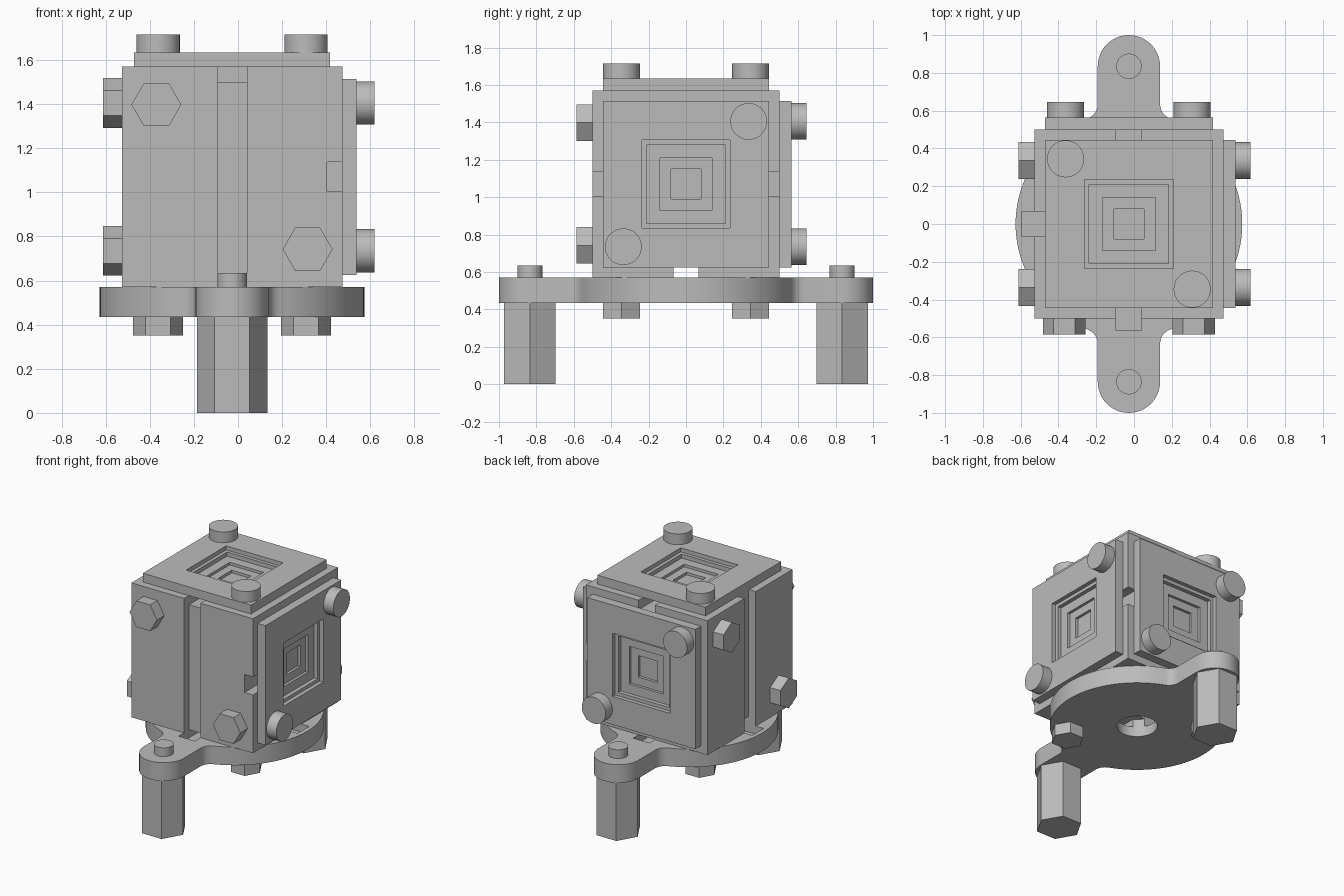
import bpy, bmesh
from math import pi, sin, cos, sqrt, atan2
from mathutils import Vector, Matrix

default = bpy.data.objects.get("Cube")
if default:
    bpy.data.objects.remove(default)

grey = bpy.data.materials.new("plain grey")
grey.use_nodes = True
grey.diffuse_color = (0.5, 0.5, 0.5, 1)
grey.node_tree.nodes["Principled BSDF"].inputs["Base Color"].default_value = (0.5, 0.5, 0.5, 1)

CX, CZ, HALF, PLATE = -0.027, 1.07, 0.5, 0.065
CENTRE = Vector((CX, 0, CZ))
X, Y, Z = Vector((1, 0, 0)), Vector((0, 1, 0)), Vector((0, 0, 1))


def make(name, bm):
    mesh = bpy.data.meshes.new(name)
    bmesh.ops.recalc_face_normals(bm, faces=bm.faces)
    bm.to_mesh(mesh)
    bm.free()
    mesh.materials.append(grey)
    ob = bpy.data.objects.new(name, mesh)
    bpy.context.collection.objects.link(ob)
    return ob


def turn(axis):
    return axis.to_track_quat('Z', 'Y').to_matrix().to_4x4() if axis != Z else Matrix()


def box(name, low, high, axis=Z):
    """Box between two corners in a frame centred on the body, w along axis."""
    low, high = Vector(low), Vector(high)
    bm = bmesh.new()
    bmesh.ops.create_cube(bm, size=1)
    size = high - low
    m = Matrix.Translation(CENTRE) @ turn(axis) @ Matrix.Translation((low + high) / 2)
    bm.transform(m @ Matrix.Diagonal((*size, 1)))
    return make(name, bm)


def rod(name, pos, axis, radius, length, sides=48, spin=0):
    bm = bmesh.new()
    bmesh.ops.create_cone(bm, cap_ends=True, segments=sides, radius1=radius,
                          radius2=radius, depth=length)
    # put the first corner on the local Y axis
    first = max(bm.verts, key=lambda v: v.co.y).co
    base = pi / 2 - atan2(first.y, first.x)
    bm.transform(Matrix.Translation(pos) @ turn(axis) @ Matrix.Rotation(base + spin, 4, 'Z'))
    ob = make(name, bm)
    if sides > 6:
        smooth(ob)
    return ob


def smooth(ob):
    bpy.ops.object.select_all(action='DESELECT')
    ob.select_set(True)
    bpy.context.view_layer.objects.active = ob
    bpy.ops.object.shade_smooth_by_angle(angle=pi / 6)


def cut(ob, cutters):
    bpy.context.view_layer.objects.active = ob
    for c in cutters:
        mod = ob.modifiers.new("cut", 'BOOLEAN')
        mod.operation, mod.solver, mod.object = 'DIFFERENCE', 'EXACT', c
        bpy.ops.object.modifier_apply(modifier=mod.name)


def discard(cutters):
    for c in cutters:
        bpy.data.objects.remove(c)


# Stepped square recess shared by the body and a cover plate
STEPS = ((0.235, 0.03), (0.21, 0.06), (0.14, 0.08), (0.08, 0.10))


def recess(axis):
    top = HALF + PLATE
    return [box("recess_cutter", (-s, -s, top - d), (s, s, top + 0.1), axis)
            for s, d in STEPS]


# Cubic body with key slots
body = box("body", (-HALF,) * 3, (HALF,) * 3)
W, D, OUT = 0.067, 0.06, 0.6
slots = [
    box("slot", (-W, -OUT, -OUT), (W, D - HALF, OUT)),            # front upright
    box("slot", (-OUT, -W, -OUT), (D - HALF, W, OUT)),            # side upright
    box("slot", (-OUT, -W, -OUT), (OUT, W, -HALF + 0.055)),       # underside
]
for s in (-1, 1):
    near, far = sorted((s * 0.25, s * OUT))
    slots.append(box("slot", (-W, near, HALF - 0.07), (W, far, OUT)))   # top ends
    slots.append(box("slot", (HALF - 0.07, near, -W), (OUT, far, W)))   # side ends
cut(body, slots)
discard(slots)

# Cover plates on the top, side and back
for name, axis in (("top_cover", Z), ("side_cover", X), ("back_cover", Y)):
    plate = box(name, (-0.445, -0.445, HALF), (0.445, 0.445, HALF + PLATE), axis)
    cutters = recess(axis)
    cut(plate, cutters)
    cut(body, cutters[2:])
    discard(cutters)

# Round bolt heads, two on each cover
ROUND = HALF + PLATE + 0.04
A = 0.335
for s in (-1, 1):
    rod("top_bolt", CENTRE + Vector((-s * A, s * 0.345, ROUND)), Z, 0.098, 0.08)
    rod("side_bolt", CENTRE + Vector((ROUND, s * A, s * A)), X, 0.098, 0.08)
    rod("back_bolt", CENTRE + Vector((-s * A, ROUND, s * A)), Y, 0.098, 0.08)
    # Hexagonal nuts on the opposite faces
    NUT = -HALF - 0.0425
    rod("front_nut", CENTRE + Vector((-s * 0.343, NUT, s * 0.328)), Y, 0.113, 0.085, 6, pi / 6)
    rod("side_nut", CENTRE + Vector((NUT, s * A, s * A)), X, 0.113, 0.085, 6)
    rod("base_nut", (CX - s * A, s * 0.345, 0.3925), Z, 0.113, 0.085, 6, pi / 6)

# Round base with two filleted ears
R, EAR, EY, F = 0.6, 0.165, 0.835, 0.08
fx = EAR + F
fy = sqrt((R + F) ** 2 - fx ** 2)
lean = atan2(fy, fx)


def arc(cx, cy, r, a, b, n):
    return [(cx + r * cos(a + (b - a) * i / n), cy + r * sin(a + (b - a) * i / n))
            for i in range(n + 1)]


quarter = arc(0, 0, R, 0, lean, 20)
quarter += arc(fx, fy, F, lean + pi, pi, 6)[1:]
quarter += arc(0, EY, EAR, 0, pi / 2, 12)
upper = quarter + [(-x, y) for x, y in reversed(quarter[:-1])]
outline = upper + [(x, -y) for x, y in reversed(upper[1:-1])]
bm = bmesh.new()
face = bm.faces.new([bm.verts.new((x + CX, y, 0.435)) for x, y in outline])
grown = bmesh.ops.extrude_face_region(bm, geom=[face])
bmesh.ops.translate(bm, vec=(0, 0, 0.135),
                    verts=[g for g in grown["geom"] if isinstance(g, bmesh.types.BMVert)])
base = make("base", bm)
L = 0.565
floor = -HALF - 0.06
cutters = [rod("bore", (CX, 0, 0.5), Z, 0.14, 0.4),
           box("key_pocket", (-W, -L, floor), (W, L, -0.4)),
           box("key_pocket", (-L, -W, floor), (L, W, -0.4))]
cut(base, cutters)
discard(cutters)
smooth(base)

# Hexagonal legs with a stud through each ear
for s in (-1, 1):
    rod("leg", (CX, s * EY, 0.2175), Z, 0.16, 0.435, 6, pi / 6)
    rod("leg_stud", (CX, s * EY, 0.53), Z, 0.067, 0.21)
